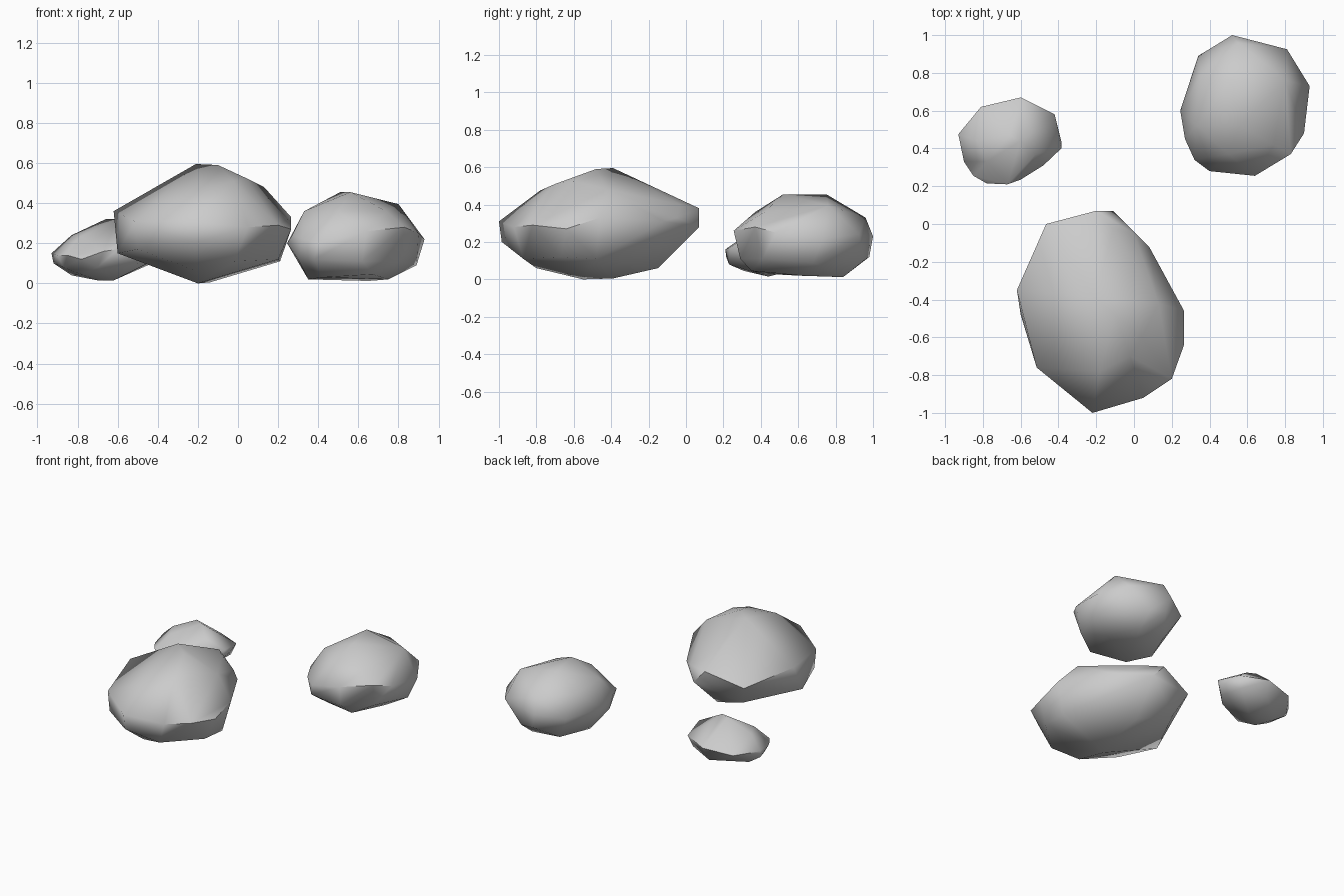
import bpy, bmesh, math


def boulder(name, corners, angle=55):
    """A chipped stone: the convex skin around a few corner points."""
    bm = bmesh.new()
    for c in corners:
        bm.verts.new(c)
    bmesh.ops.convex_hull(bm, input=bm.verts)
    bmesh.ops.delete(bm, geom=[v for v in bm.verts if not v.link_faces], context='VERTS')
    bmesh.ops.dissolve_limit(bm, angle_limit=math.radians(3), verts=bm.verts, edges=bm.edges)
    bmesh.ops.recalc_face_normals(bm, faces=bm.faces)
    me = bpy.data.meshes.new(name)
    bm.to_mesh(me)
    bm.free()
    ob = bpy.data.objects.new(name, me)
    bpy.context.collection.objects.link(ob)
    bpy.ops.object.select_all(action='DESELECT')
    ob.select_set(True)
    bpy.context.view_layer.objects.active = ob
    bpy.ops.object.shade_smooth_by_angle(angle=math.radians(angle))
    return ob


# Large front boulder: crown, upper girdle, lower girdle, underside
boulder("large_boulder", [
    (-.21, -.39, .595), (-.10, -.48, .59), (.04, -.60, .525), (-.02, -.70, .51),
    (.13, -.42, .48), (-.18, -.78, .475),
    (-.62, -.35, .36), (-.465, 0, .30), (-.20, .07, .38), (-.11, .07, .28),
    (-.11, -.03, .40), (.0, -.05, .33), (.08, -.12, .31), (.265, -.46, .33),
    (.265, -.64, .27), (.20, -.82, .29), (.05, -.92, .28), (-.22, -1, .31),
    (-.515, -.76, .31),
    (-.60, -.48, .15), (-.50, -.76, .17), (-.22, -.985, .20), (-.02, -.87, .11),
    (.20, -.67, .12), (.21, -.48, .11), (-.40, -.08, .15),
    (-.20, -.55, 0), (-.14, -.39, .005), (-.15, -.15, .06), (-.20, -.80, .06)])

# Medium boulder at the back right
boulder("medium_boulder", [
    (.51, .75, .455), (.56, .52, .455), (.80, .76, .395), (.33, .52, .36),
    (.35, .78, .34), (.50, .37, .36), (.55, .96, .33), (.74, .42, .36),
    (.245, .60, .20), (.27, .45, .24), (.32, .34, .22), (.40, .28, .20),
    (.64, .255, .26), (.83, .37, .28), (.90, .48, .25), (.93, .73, .22),
    (.81, .925, .24), (.52, 1, .23),
    (.55, .98, .12), (.66, .95, .10), (.34, .89, .20), (.89, .68, .09),
    (.30, .45, .12), (.38, .30, .12), (.62, .29, .11), (.80, .41, .11),
    (.75, .62, .02), (.65, .84, .012), (.44, .82, .02), (.35, .60, .02),
    (.42, .42, .03), (.67, .35, .045)])

# Small boulder at the back left
boulder("small_boulder", [
    (-.66, .47, .32), (-.60, .44, .32), (-.83, .44, .24), (-.78, .33, .235),
    (-.52, .37, .26), (-.93, .475, .15), (-.92, .46, .10), (-.90, .33, .14),
    (-.85, .255, .14), (-.78, .215, .12), (-.67, .21, .16), (-.60, .235, .17),
    (-.48, .31, .18), (-.385, .40, .20), (-.385, .44, .16), (-.42, .58, .17),
    (-.60, .67, .16), (-.81, .62, .14),
    (-.87, .34, .08), (-.70, .23, .08), (-.50, .31, .10), (-.43, .38, .11),
    (-.45, .56, .09), (-.62, .62, .06), (-.83, .46, .04), (-.78, .31, .045),
    (-.70, .44, .015), (-.62, .44, .015)])
